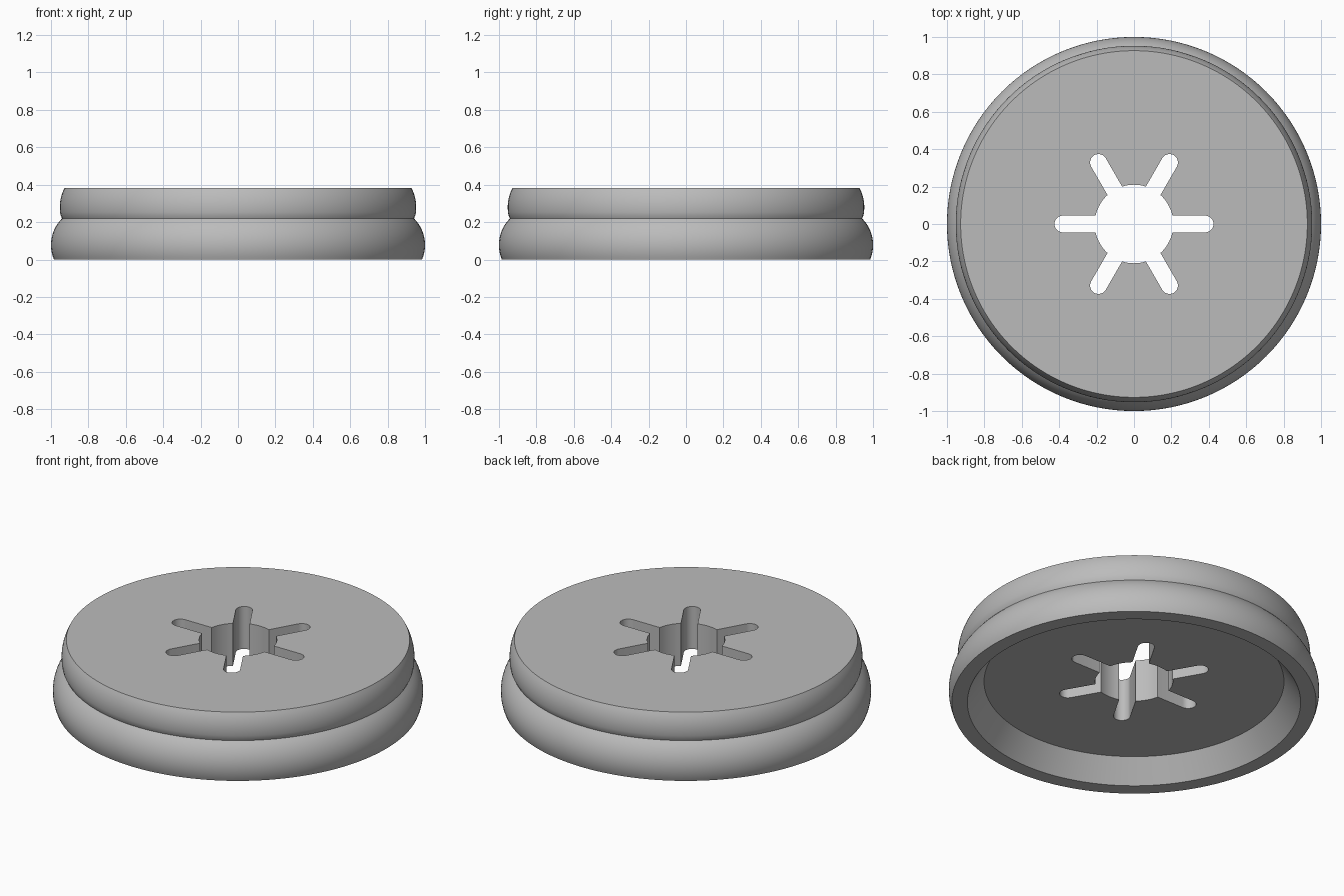
import bpy, bmesh, math
from mathutils import Vector

cube = bpy.data.objects.get("Cube")
if cube:
    bpy.data.objects.remove(cube, do_unlink=True)

SEGMENTS = 128
HEIGHT = 0.383
GROOVE_Z = 0.22

grey = bpy.data.materials.new("light grey")
grey.use_nodes = True
grey.diffuse_color = (0.5, 0.5, 0.5, 1)
grey.node_tree.nodes["Principled BSDF"].inputs["Base Color"].default_value = (0.5, 0.5, 0.5, 1)


def make_object(name, bm):
    bmesh.ops.recalc_face_normals(bm, faces=bm.faces[:])
    mesh = bpy.data.meshes.new(name)
    bm.to_mesh(mesh)
    bm.free()
    mesh.materials.append(grey)
    obj = bpy.data.objects.new(name, mesh)
    bpy.context.collection.objects.link(obj)
    return obj


def bulge(widest, middle_z, curve, z0, z1, steps):
    """Profile points (radius, z) of a circular bulge between two heights."""
    points = []
    for i in range(steps + 1):
        z = z0 + (z1 - z0) * i / steps
        drop = curve - math.sqrt(curve ** 2 - (z - middle_z) ** 2)
        points.append((widest - drop, z))
    return points


# Disc: two stacked bulges outside, tapered recess underneath
profile = [(0.81, 0.13), (0.90, 0)]
profile += bulge(1.0, 0.078, 0.2, 0, GROOVE_Z, 14)
profile += bulge(0.953, 0.28, 0.217, GROOVE_Z, HEIGHT, 10)[1:]

bm = bmesh.new()
rings = []
for r, z in profile:
    angles = [math.tau * i / SEGMENTS for i in range(SEGMENTS)]
    rings.append([bm.verts.new((r * math.cos(a), r * math.sin(a), z)) for a in angles])
for low, high in zip(rings, rings[1:]):
    for i in range(SEGMENTS):
        j = (i + 1) % SEGMENTS
        bm.faces.new((low[i], low[j], high[j], high[i]))
bm.faces.new(rings[0])
bm.faces.new(rings[-1])
disc = make_object("grooved_disc", bm)

# Cutter: round bore with six round-ended radial slots
BORE, SLOT_HALF, SLOT_CENTRE = 0.21, 0.045, 0.38
mouth = math.asin(SLOT_HALF / BORE)
outline = []
for k in range(6):
    turn = k * math.pi / 3
    direction = Vector((math.cos(turn), math.sin(turn), 0))
    for i in range(13):
        a = turn - math.pi / 2 + math.pi * i / 12
        outline.append(direction * SLOT_CENTRE + Vector((math.cos(a), math.sin(a), 0)) * SLOT_HALF)
    for i in range(9):
        a = turn + mouth + (math.pi / 3 - 2 * mouth) * i / 8
        outline.append(Vector((math.cos(a), math.sin(a), 0)) * BORE)

bm = bmesh.new()
base = bm.faces.new([bm.verts.new(p - Vector((0, 0, 0.1))) for p in outline])
extruded = bmesh.ops.extrude_face_region(bm, geom=[base])
top = [g for g in extruded["geom"] if isinstance(g, bmesh.types.BMVert)]
bmesh.ops.translate(bm, verts=top, vec=(0, 0, 0.7))
cutter = make_object("bore_cutter", bm)
cutter.hide_render = True

# Cut the bore, then shade smooth with crisp edges
cut = disc.modifiers.new("bore", 'BOOLEAN')
cut.operation = 'DIFFERENCE'
cut.solver = 'EXACT'
cut.object = cutter
bpy.ops.object.select_all(action='DESELECT')
disc.select_set(True)
bpy.context.view_layer.objects.active = disc
bpy.ops.object.modifier_apply(modifier=cut.name)
bpy.data.objects.remove(cutter, do_unlink=True)
bpy.ops.object.shade_smooth_by_angle(angle=math.radians(25))
